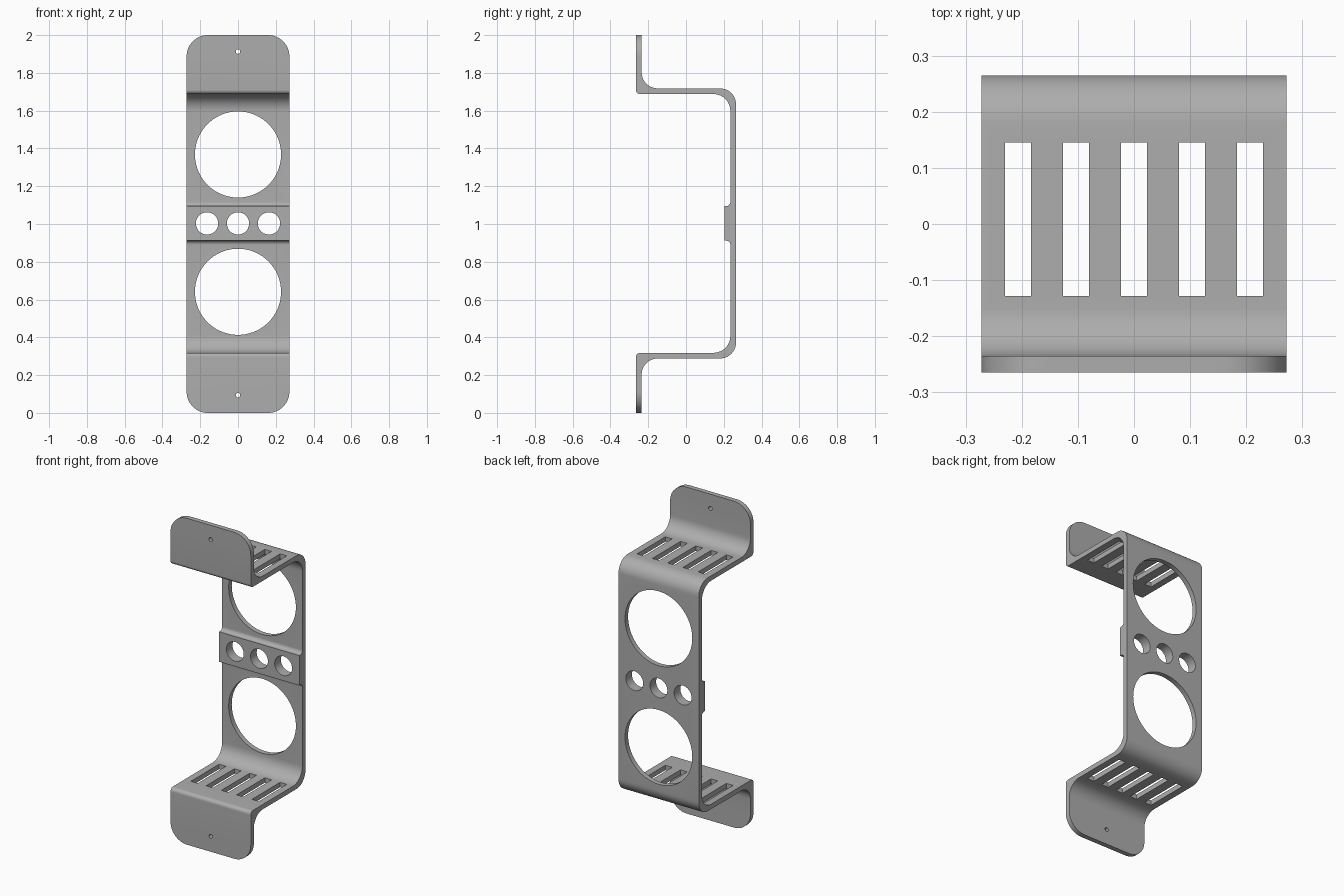
import bpy, bmesh, math
from mathutils import Vector, Matrix

if "Cube" in bpy.data.objects:
    bpy.data.objects.remove(bpy.data.objects["Cube"])

HALF_W = 0.272
FRONT, BACK, T = -0.265, 0.265, 0.03


def rounded(corners, steps=10):
    """Turn (u, v, radius) corners into a polygon with filleted corners."""
    pts = []
    for i, (u, v, r) in enumerate(corners):
        p = Vector((u, v))
        if r == 0:
            pts.append(p)
            continue
        a = (Vector(corners[i - 1][:2]) - p).normalized()
        b = (Vector(corners[(i + 1) % len(corners)][:2]) - p).normalized()
        half = a.angle(b) / 2
        centre = p + (a + b).normalized() * r / math.sin(half)
        start = p + a * r / math.tan(half) - centre
        end = p + b * r / math.tan(half) - centre
        sweep = math.atan2(start.x * end.y - start.y * end.x, start.dot(end))
        for k in range(steps + 1):
            pts.append(centre + Matrix.Rotation(sweep * k / steps, 2) @ start)
    return pts


def prism(name, pts, to3d, depth):
    """Extrude a flat outline along a vector."""
    bm = bmesh.new()
    face = bm.faces.new([bm.verts.new(to3d(p)) for p in pts])
    ext = bmesh.ops.extrude_face_region(bm, geom=[face])
    moved = [g for g in ext["geom"] if isinstance(g, bmesh.types.BMVert)]
    bmesh.ops.translate(bm, verts=moved, vec=depth)
    bmesh.ops.recalc_face_normals(bm, faces=bm.faces)
    mesh = bpy.data.meshes.new(name)
    bm.to_mesh(mesh)
    bm.free()
    obj = bpy.data.objects.new(name, mesh)
    bpy.context.collection.objects.link(obj)
    return obj


def apply_boolean(target, tool, operation):
    mod = target.modifiers.new("cut", "BOOLEAN")
    mod.operation, mod.object, mod.solver = operation, tool, "EXACT"
    bpy.context.view_layer.objects.active = target
    bpy.ops.object.modifier_apply(modifier=mod.name)
    bpy.data.objects.remove(tool)


def hole(x, z, r, y, sides):
    """Round hole running front to back."""
    ring = [Vector((x + r * math.cos(a), z + r * math.sin(a)))
            for a in (math.tau * k / sides for k in range(sides))]
    tool = prism("hole_cutter", ring, lambda p: (p.x, y - 0.1, p.y), (0, 0.2, 0))
    apply_boolean(bracket, tool, "DIFFERENCE")


# Bent strip in side profile (y, z, fillet radius)
TOP, LOW = 1.688, 0.318
profile = [
    (FRONT, 2, 0), (FRONT, TOP, 0.022), (BACK - T, TOP, 0.09),
    (BACK - T, 1.095, 0.022), (0.205, 1.095, 0), (0.205, 0.912, 0),
    (BACK - T, 0.912, 0.022), (BACK - T, LOW, 0.09), (FRONT, LOW, 0.022),
    (FRONT, 0, 0), (FRONT + T, 0, 0), (FRONT + T, LOW - T, 0.085),
    (BACK, LOW - T, 0.085), (BACK, TOP + T, 0.085),
    (FRONT + T, TOP + T, 0.085), (FRONT + T, 2, 0),
]
bracket = prism("mounting_bracket", rounded(profile),
                lambda p: (-HALF_W, p.x, p.y), (2 * HALF_W, 0, 0))

# Rounded outer corners of the two flanges
outline = [(sx * HALF_W, z, 0.112) for sx, z in ((-1, 0), (1, 0), (1, 2), (-1, 2))]
tool = prism("outline_cutter", rounded(outline, 14),
             lambda p: (p.x, -0.5, p.y), (0, 1, 0))
apply_boolean(bracket, tool, "INTERSECT")

# Large openings, small row of holes and screw holes
for z in (0.641, 1.368):
    hole(0, z, 0.228, BACK, 72)
for x in (-0.164, 0, 0.164):
    hole(x, 1.003, 0.059, BACK, 40)
for z in (0.094, 1.913):
    hole(0, z, 0.012, FRONT, 20)

# Vent slots through both shelves
for i in range(-2, 3):
    x = i * 0.1035
    slot = [Vector((x + sx * 0.023, y))
            for sx, y in ((-1, -0.128), (1, -0.128), (1, 0.145), (-1, 0.145))]
    for z in (LOW - T / 2, TOP + T / 2):
        tool = prism("slot_cutter", slot,
                     lambda p: (p.x, p.y, z - 0.04), (0, 0, 0.08))
        apply_boolean(bracket, tool, "DIFFERENCE")

# Grey finish
grey = bpy.data.materials.new("grey")
grey.use_nodes = True
colour = (0.42, 0.42, 0.42, 1)
grey.diffuse_color = colour
grey.node_tree.nodes["Principled BSDF"].inputs["Base Color"].default_value = colour
bracket.data.materials.clear()
bracket.data.materials.append(grey)

bpy.ops.object.select_all(action="DESELECT")
bracket.select_set(True)
bpy.context.view_layer.objects.active = bracket
bpy.ops.object.shade_smooth_by_angle(angle=math.radians(30))
